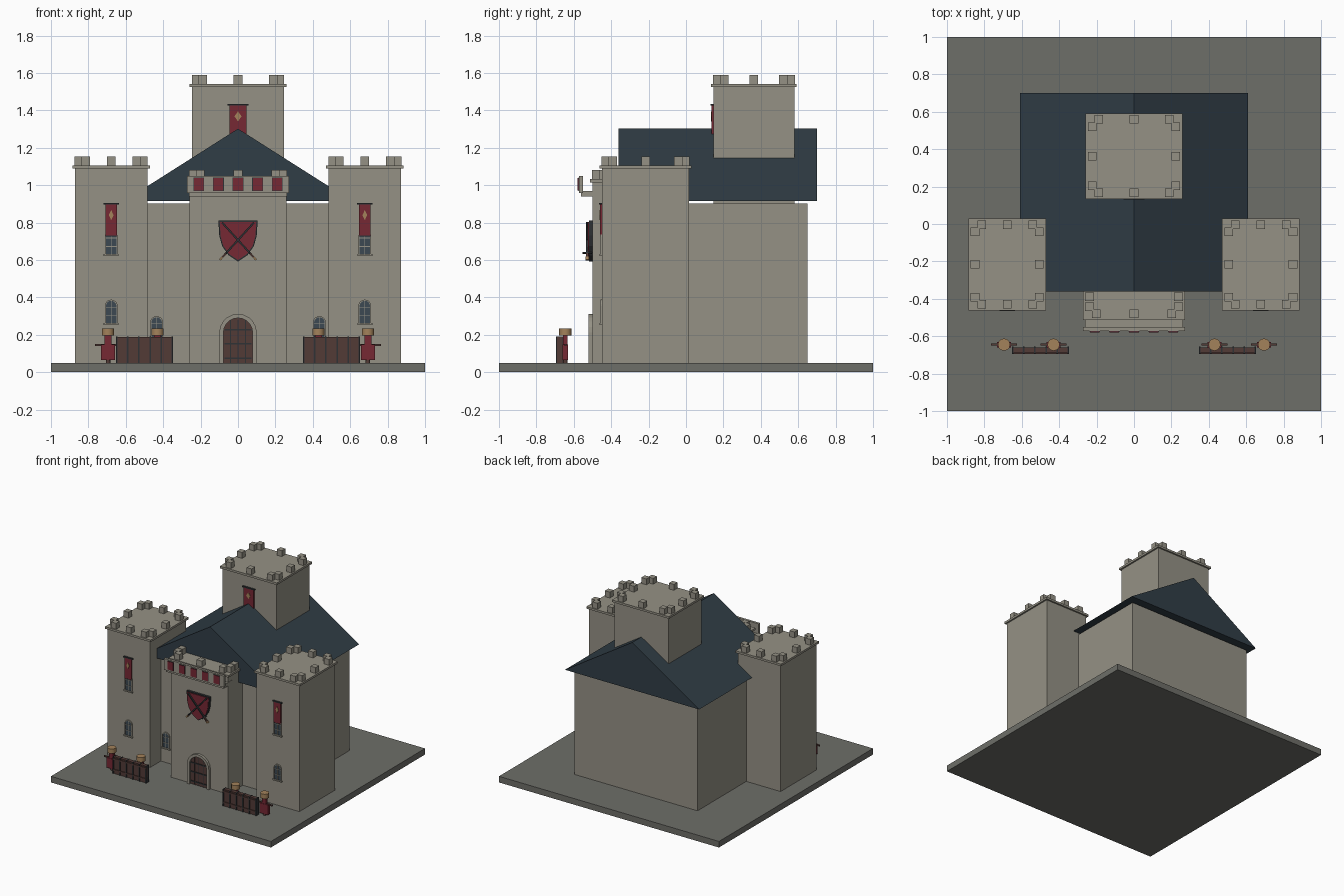
import bpy, bmesh
from math import sin, cos, pi
from mathutils import Matrix, Vector

if bpy.data.objects.get("Cube"):
    bpy.data.objects.remove(bpy.data.objects["Cube"])


def material(name, r, g, b):
    m = bpy.data.materials.new(name)
    m.use_nodes = True
    m.diffuse_color = (r, g, b, 1)
    m.node_tree.nodes["Principled BSDF"].inputs["Base Color"].default_value = (r, g, b, 1)
    return m


STONE = material("stone", .30, .285, .235)
GROUND = material("ground_grey", .155, .157, .14)
SLATE = material("slate_blue", .03, .047, .061)
RED = material("banner_red", .18, .021, .034)
WOOD = material("dark_wood", .085, .043, .037)
TAN = material("light_wood", .37, .225, .105)
IRON = material("iron", .028, .032, .036)
GLASS = material("window_glass", .045, .065, .085)


def finish(bm, name, mat):
    bmesh.ops.recalc_face_normals(bm, faces=bm.faces)
    me = bpy.data.meshes.new(name)
    bm.to_mesh(me)
    bm.free()
    me.materials.append(mat)
    ob = bpy.data.objects.new(name, me)
    bpy.context.collection.objects.link(ob)
    return ob


def add_box(bm, x, y, z):
    """Add a box to bm from (low, high) ranges."""
    lo, hi = Vector((x[0], y[0], z[0])), Vector((x[1], y[1], z[1]))
    m = Matrix.Translation((lo + hi) / 2) @ Matrix.Diagonal((*(hi - lo), 1))
    bmesh.ops.create_cube(bm, size=1, matrix=m)


def box(name, mat, x, y, z):
    bm = bmesh.new()
    add_box(bm, x, y, z)
    return finish(bm, name, mat)


def plate(name, mat, outline, y0, y1):
    """Extrude an (x, z) outline from y0 to y1."""
    bm = bmesh.new()
    face = bm.faces.new([bm.verts.new((x, y0, z)) for x, z in outline])
    out = bmesh.ops.extrude_face_region(bm, geom=[face])
    bmesh.ops.translate(bm, vec=(0, y1 - y0, 0),
                        verts=[v for v in out["geom"] if isinstance(v, bmesh.types.BMVert)])
    return finish(bm, name, mat)


def arch(cx, half, z0, top, n=10):
    """Round-headed outline, from lower right over to lower left."""
    spring = top - half
    curve = [(cx + half * cos(pi * i / n), spring + half * sin(pi * i / n)) for i in range(n + 1)]
    return [(cx + half, z0)] + curve + [(cx - half, z0)]


def arch_frame(name, mat, cx, half, rim, z0, top, y0, y1):
    plate(name, mat, arch(cx, half, z0, top) + arch(cx, half - rim, z0, top - rim)[::-1], y0, y1)


def cylinder(name, mat, x, y, z0, z1, r, n=12):
    bm = bmesh.new()
    bmesh.ops.create_cone(bm, cap_ends=True, segments=n, radius1=r, radius2=r, depth=z1 - z0,
                          matrix=Matrix.Translation((x, y, (z0 + z1) / 2)))
    ob = finish(bm, name, mat)
    for p in ob.data.polygons:
        p.use_smooth = len(p.vertices) == 4
    return ob


def tower(name, cx, cy, hx, hy, z0, z1):
    """Square tower with an overhanging cap and paired corner merlons."""
    box(name + "_walls", STONE, (cx - hx, cx + hx), (cy - hy, cy + hy), (z0, z1))
    cap = .013
    box(name + "_cap", STONE, (cx - hx - cap, cx + hx + cap), (cy - hy - cap, cy + hy + cap),
        (z1 - .005, z1 + .012))
    bm = bmesh.new()
    s = .023
    spots = []
    for side in (-1, 1):
        for k in (-1, 0, 1):
            spots.append((cx + k * (hx - .058), cy + side * (hy - .02)))
            spots.append((cx + side * (hx - .022), cy + k * (hy - .058)))
    for x, y in spots:
        add_box(bm, (x - s, x + s), (y - s, y + s), (z1 + .01, z1 + .06))
    finish(bm, name + "_merlons", STONE)


def window(name, cx, z0, y):
    """Arched window with frame, bars and sill on a wall facing the front at y."""
    top = z0 + .128
    plate(name + "_glass", GLASS, arch(cx, .03, z0, top - .004), y + .01, y - .004)
    arch_frame(name + "_frame", STONE, cx, .034, .006, z0, top, y + .01, y - .009)
    bm = bmesh.new()
    add_box(bm, (cx - .002, cx + .002), (y, y - .007), (z0, top - .005))
    for h in (.04, .085):
        add_box(bm, (cx - .029, cx + .029), (y, y - .007), (z0 + h, z0 + h + .004))
    finish(bm, name + "_bars", STONE)
    box(name + "_sill", STONE, (cx - .04, cx + .04), (y - .014, y + .01), (z0 - .008, z0 + .002))


def banner(name, cx, half, z0, z1, y, diamond_z):
    """Hanging cloth with a rod and a diamond emblem."""
    box(name + "_cloth", RED, (cx - half, cx + half), (y - .011, y + .01), (z0, z1))
    box(name + "_rod", IRON, (cx - half - .01, cx + half + .01), (y - .015, y), (z1, z1 + .008))
    box(name + "_hem", IRON, (cx - half, cx + half), (y - .012, y), (z0 - .004, z0))
    w = half * .42
    d = [(cx - w, diamond_z), (cx, diamond_z + .027), (cx + w, diamond_z), (cx, diamond_z - .027)]
    plate(name + "_emblem", TAN, d, y - .01, y - .014)


# Ground, hall and roof
box("ground_slab", GROUND, (-1, 1), (-1, 1), (0, .05))
box("hall_walls", STONE, (-.56, .56), (-.31, .65), (.05, .902))
plate("hall_roof", SLATE, [(-.61, .915), (.61, .915), (0, 1.302)], -.362, .7)

# Keep, gatehouse and corner towers
tower("keep", 0, .363, .246, .216, .85, 1.53)
tower("gatehouse", 0, -.39, .26, .11, .05, 1.02)
for side, tag in ((1, "left"), (-1, "right")):
    tower(tag + "_tower", side * .678, -.216, .194, .233, .05, 1.093)
    banner(tag + "_banner", side * .678, .031, .73, .898, -.449, .84)
    window(tag + "_upper_window", side * .678, .63, -.449)
    window(tag + "_lower_window", side * .678, .26, -.449)
    window(tag + "_hall_window", side * .435, .172, -.31)
banner("keep_banner", 0, .045, 1.2, 1.425, .147, 1.368)

# Gallery above the gate, with red panels
box("gallery_floor", STONE, (-.262, .262), (-.562, -.45), (.94, .968))
box("gallery_front", STONE, (-.273, .273), (-.572, -.552), (.957, 1.05))
for i in range(-2, 3):
    x = i * .105
    box("gallery_panel_trim", IRON, (x - .029, x + .029), (-.575, -.57), (.969, 1.042))
    box("gallery_panel", RED, (x - .026, x + .026), (-.579, -.57), (.972, 1.039))

# Gate
arch_frame("gate_surround", STONE, 0, .1, .022, .05, .312, -.49, -.521)
plate("gate_door", WOOD, arch(0, .08, .05, .292), -.49, -.506)
for z in (.07, .148, .222):
    box("gate_strap", IRON, (-.072, .072), (-.511, -.5), (z, z + .009))
for x in (-.04, 0, .04):
    box("gate_plank_gap", IRON, (x - .0015, x + .0015), (-.508, -.5), (.05, .28))

# Shield with crossed swords
half = [(.105, .81), (.1, .73), (.085, .675), (.05, .625)]
outline = half + [(0, .592)] + [(-x, z) for x, z in half[::-1]]
plate("shield_rim", IRON, outline, -.495, -.518)
plate("shield_face", RED, [(x * .93, .705 + (z - .705) * .93) for x, z in outline], -.51, -.523)
for side, tag in ((1, "left"), (-1, "right")):
    bottom, top = Vector((side * .09, 0, .608)), Vector((-side * .085, 0, .8))
    tilt = (top - bottom).to_track_quat("Z", "Y").to_matrix().to_4x4()
    length = (top - bottom).length
    parts = (("blade", IRON, .007, .04, length), ("guard", IRON, .025, .036, .044),
             ("grip", WOOD, .006, 0, .038), ("pommel", TAN, .01, -.01, .01))
    for part, mat, w, z0, z1 in parts:
        ob = box(f"{tag}_sword_{part}", mat, (-w, w), (-.005, .005), (z0, z1))
        ob.matrix_world = Matrix.Translation((bottom.x, -.528, bottom.z)) @ tilt

# Barricades and practice dummies
for side, tag in ((1, "left"), (-1, "right")):
    x0, x1 = sorted((side * .348, side * .652))
    box(tag + "_barricade", WOOD, (x0, x1), (-.69, -.66), (.05, .188))
    bm = bmesh.new()
    for i in range(6):
        x = x0 + .004 + i * (x1 - x0 - .008) / 5
        add_box(bm, (x - .004, x + .004), (-.696, -.656), (.05, .19))
    finish(bm, tag + "_barricade_bands", IRON)
    for z in (.075, .165):
        box(tag + "_barricade_rail", WOOD, (x0, x1), (-.696, -.68), (z, z + .012))
    for cx in (side * .695, side * .43):
        cylinder(tag + "_dummy_post", WOOD, cx, -.645, .05, .2, .012, 8)
        box(tag + "_dummy_arms", WOOD, (cx - .07, cx + .07), (-.65, -.64), (.14, .151))
        box(tag + "_dummy_body", RED, (cx - .038, cx + .038), (-.66, -.63), (.065, .147))
        box(tag + "_dummy_neck", RED, (cx - .018, cx + .018), (-.657, -.633), (.147, .198))
        cylinder(tag + "_dummy_head", TAN, cx, -.645, .197, .235, .033)
